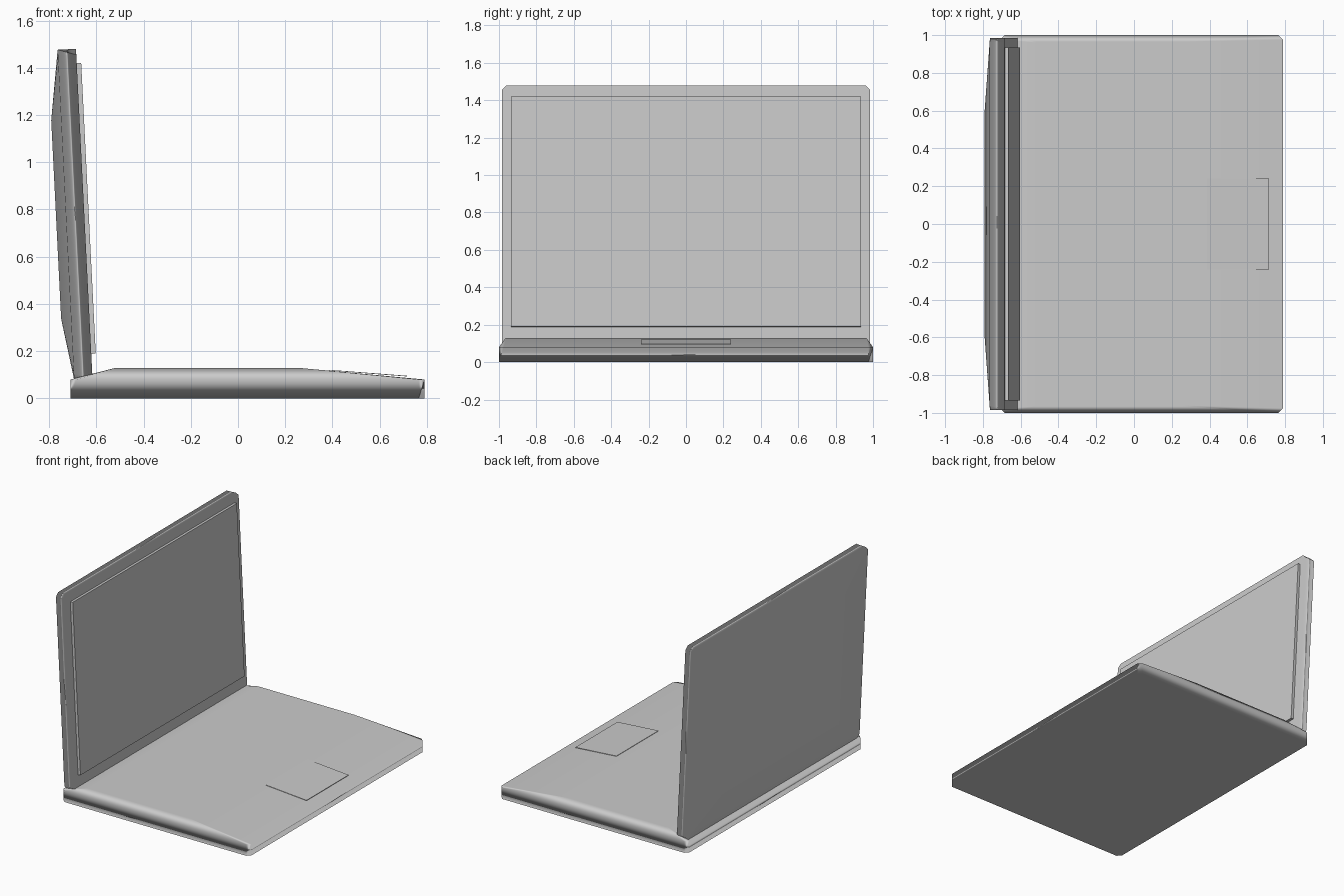
import bpy, bmesh, math
from mathutils import Matrix

cube = bpy.data.objects.get("Cube")
if cube:
    bpy.data.objects.remove(cube, do_unlink=True)

grey = bpy.data.materials.new("light grey")
grey.use_nodes = True
GREY = (0.6, 0.6, 0.6, 1)
grey.diffuse_color = GREY
grey.node_tree.nodes["Principled BSDF"].inputs["Base Color"].default_value = GREY


def outline(x0, x1, half, cut, z):
    """Rectangle with clipped corners at height z."""
    pts = [(x0 + cut, -half), (x1 - cut, -half), (x1, -half + cut), (x1, half - cut),
           (x1 - cut, half), (x0 + cut, half), (x0, half - cut), (x0, -half + cut)]
    return [(x, y, z) for x, y in pts]


def shell(name, rings, matrix=None, soft=True):
    """Closed solid lofted through rings of equal size."""
    bm = bmesh.new()
    loops = [[bm.verts.new(p) for p in ring] for ring in rings]
    n = len(loops[0])
    for low, high in zip(loops, loops[1:]):
        for i in range(n):
            j = (i + 1) % n
            bm.faces.new((low[i], low[j], high[j], high[i]))
    bm.faces.new(loops[0][::-1])
    bm.faces.new(loops[-1])
    bmesh.ops.recalc_face_normals(bm, faces=bm.faces)
    mesh = bpy.data.meshes.new(name)
    bm.to_mesh(mesh)
    bm.free()
    mesh.materials.append(grey)
    obj = bpy.data.objects.new(name, mesh)
    bpy.context.collection.objects.link(obj)
    if matrix:
        obj.matrix_world = matrix
    if soft:
        # Soft rims while the broad faces stay flat
        mesh.shade_smooth()
        obj.modifiers.new("Soft rims", 'WEIGHTED_NORMAL').weight = 100
    return obj


def rect(x0, x1, half, z):
    return [(x0, -half, z), (x1, -half, z), (x1, half, z), (x0, half, z)]


# Keyboard base: straight rim, then a raised deck sloping to each edge
shell("base", [outline(-0.71, 0.79, 1.0, 0.025, 0),
               outline(-0.71, 0.79, 1.0, 0.025, 0.08),
               outline(-0.52, 0.26, 0.965, 0.005, 0.129)])

# Touchpad: thin plate following the sloping palm rest
shell("touchpad", [
    [(x, y, z + lift) for x, y, z in
     [(0.387, -0.24, 0.118), (0.715, -0.24, 0.093),
      (0.715, 0.24, 0.093), (0.387, 0.24, 0.118)]]
    for lift in (0, 0.003)], soft=False)

# Lid space: x runs up the lid, z points out of the display, leaning back
tilt = 0.05
s, c = math.sin(tilt), math.cos(tilt)
lid_space = Matrix(((-s, 0, c, -0.694), (0, -1, 0, 0), (c, 0, s, 0.08), (0, 0, 0, 1)))

# Lid: bulged back, straight rim and flat front
shell("lid", [outline(0.26, 1.10, 0.6, 0.005, -0.042),
              outline(0, 1.398, 0.985, 0.025, 0),
              outline(0, 1.398, 0.985, 0.025, 0.078)], lid_space)

# Display panel raised from the lid
shell("screen", [rect(0.105, 1.337, 0.935, h) for h in (0.07, 0.097)],
      lid_space, soft=False)
